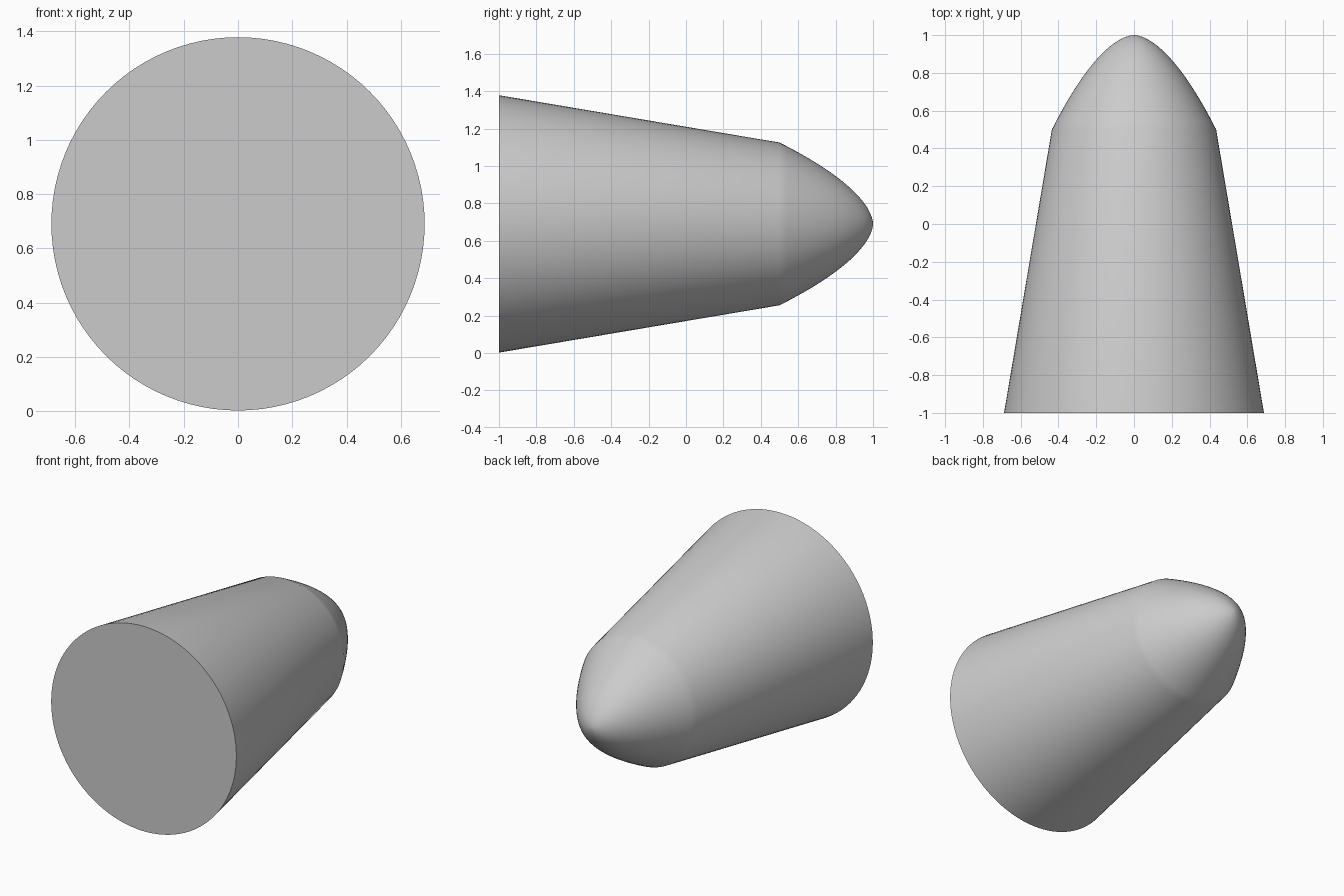
import bpy
import bmesh
import math
from mathutils import Vector

cube = bpy.data.objects.get("Cube")
if cube:
    bpy.data.objects.remove(cube, do_unlink=True)

BASE_RADIUS, SHOULDER_RADIUS = 0.688, 0.435
BACK_TIP, SHOULDER, BASE = 1.0, 0.5, -1.0
CENTRE_Z = 0.69
SIDES, NOSE_STEPS = 96, 24

# Light grey material
grey = bpy.data.materials.new("light grey")
grey.use_nodes = True
colour = (0.6, 0.6, 0.6, 1.0)
grey.diffuse_color = colour
grey.node_tree.nodes["Principled BSDF"].inputs["Base Color"].default_value = colour

# Half profile: flat base, straight taper, rounded pointed nose
profile = [(0, BASE), (BASE_RADIUS, BASE)]
for i in range(NOSE_STEPS + 1):
    t = (1 - i / NOSE_STEPS) ** 2
    profile.append((SHOULDER_RADIUS * t ** 0.58,
                    BACK_TIP - (BACK_TIP - SHOULDER) * t))

# Revolve the profile around the long axis
bm = bmesh.new()
verts = [bm.verts.new((r, y, 0)) for r, y in profile]
edges = [bm.edges.new(pair) for pair in zip(verts, verts[1:])]
bmesh.ops.spin(bm, geom=verts + edges, cent=(0, 0, 0), axis=(0, 1, 0),
               angle=math.tau, steps=SIDES)
bmesh.ops.remove_doubles(bm, verts=bm.verts, dist=0.0001)
bmesh.ops.recalc_face_normals(bm, faces=bm.faces)
bmesh.ops.translate(bm, verts=bm.verts, vec=Vector((0, 0, CENTRE_Z)))

mesh = bpy.data.meshes.new("nose_cone")
bm.to_mesh(mesh)
bm.free()
mesh.materials.append(grey)
cone = bpy.data.objects.new("nose_cone", mesh)
bpy.context.collection.objects.link(cone)

# Smooth sides with a sharp rim at the flat base
bpy.ops.object.select_all(action="DESELECT")
cone.select_set(True)
bpy.context.view_layer.objects.active = cone
bpy.ops.object.shade_smooth_by_angle(angle=math.radians(40))
